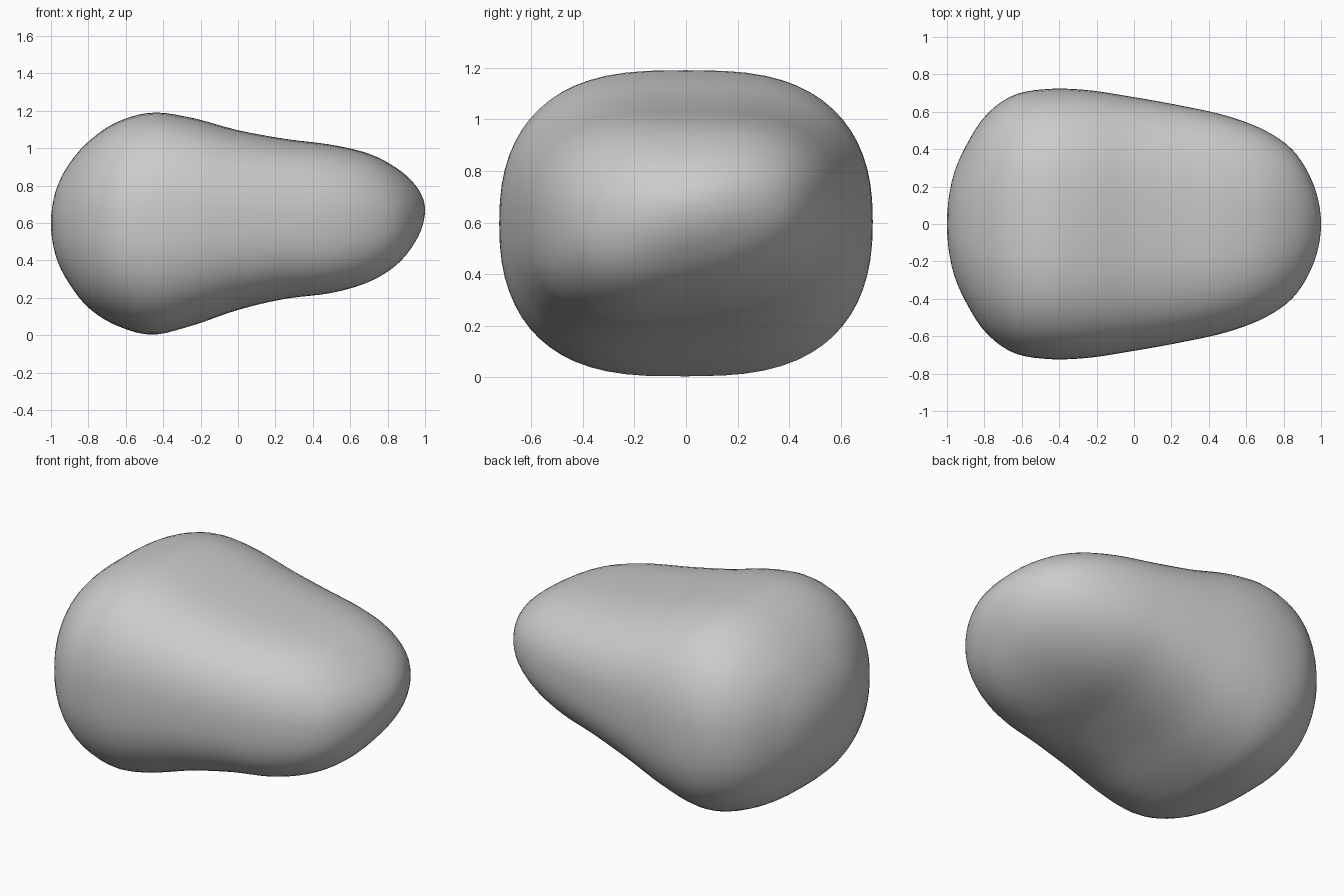
import bpy, bmesh
from math import acos, cos, sin, pi, copysign

if "Cube" in bpy.data.objects:
    bpy.data.objects.remove(bpy.data.objects["Cube"])

# Profile rows read along the body: x, top z, bottom z, half width
ROWS = [
    (-1.00, .600, .600, .000), (-.97, .785, .410, .245), (-.90, .920, .272, .415),
    (-.80, 1.035, .147, .572), (-.65, 1.138, .052, .686), (-.46, 1.190, .003, .722),
    (-.25, 1.163, .050, .716), (0.00, 1.096, .135, .678), (.25, 1.050, .194, .633),
    (.50, 1.018, .226, .577), (.70, .970, .285, .500), (.85, .892, .378, .394),
    (.95, .800, .503, .235), (1.00, .672, .672, .000),
]
T = [acos(-r[0]) for r in ROWS]      # angle along the length keeps the ends round


def smooth_interp(t, col):
    """Cubic Hermite through the rows."""
    v = [r[col] for r in ROWS]
    last = len(v) - 1

    def slope(k):
        a, b = max(k - 1, 0), min(k + 1, last)
        return (v[b] - v[a]) / (T[b] - T[a])

    i = 0
    while i < last - 1 and t > T[i + 1]:
        i += 1
    h = T[i + 1] - T[i]
    u = (t - T[i]) / h
    return ((2*u**3 - 3*u**2 + 1) * v[i] + (u**3 - 2*u**2 + u) * h * slope(i)
            + (3*u**2 - 2*u**3) * v[i + 1] + (u**3 - u**2) * h * slope(i + 1))


def power(c, n):
    return copysign(abs(c) ** (2 / n), c)


# Rounded-box cross-sections lofted from the blunt end to the tapered end
SEG, RINGS = 64, 56
bm = bmesh.new()
rings = []
for k in range(1, RINGS):
    t = pi * k / RINGS
    x, w = -cos(t), sin(t)
    top, bot, wide = (smooth_interp(t, c) for c in (1, 2, 3))
    half = (top - bot) / 2
    lift = .27 * max(0, (x + .6) / 1.6) ** 1.6
    pts = []
    for j in range(SEG):
        a = 2 * pi * j / SEG
        y = wide * power(cos(a), 2 + w)
        z = half * power(sin(a), 2 + .4 * w)
        # the lower back corner of the tapered end is raised
        z += lift * (.5 + .5 * y / .6) * (.5 - .5 * z / .45)
        pts.append((y, z))
    # fit the section to the measured top and bottom
    lo, hi = min(p[1] for p in pts), max(p[1] for p in pts)
    rings.append([bm.verts.new((x, y, bot + (z - lo) * (top - bot) / (hi - lo)))
                  for y, z in pts])

for r0, r1 in zip(rings, rings[1:]):
    for j in range(SEG):
        n = (j + 1) % SEG
        bm.faces.new((r0[j], r0[n], r1[n], r1[j]))

# Close both ends with a pole
for ring, row in ((rings[0], ROWS[0]), (rings[-1], ROWS[-1])):
    pole = bm.verts.new((row[0], 0, row[1]))
    for j in range(SEG):
        bm.faces.new((ring[j], ring[(j + 1) % SEG], pole))

bmesh.ops.recalc_face_normals(bm, faces=bm.faces[:])
for f in bm.faces:
    f.smooth = True
mesh = bpy.data.meshes.new("smooth_body")
bm.to_mesh(mesh)
bm.free()
body = bpy.data.objects.new("smooth_body", mesh)
bpy.context.collection.objects.link(body)
